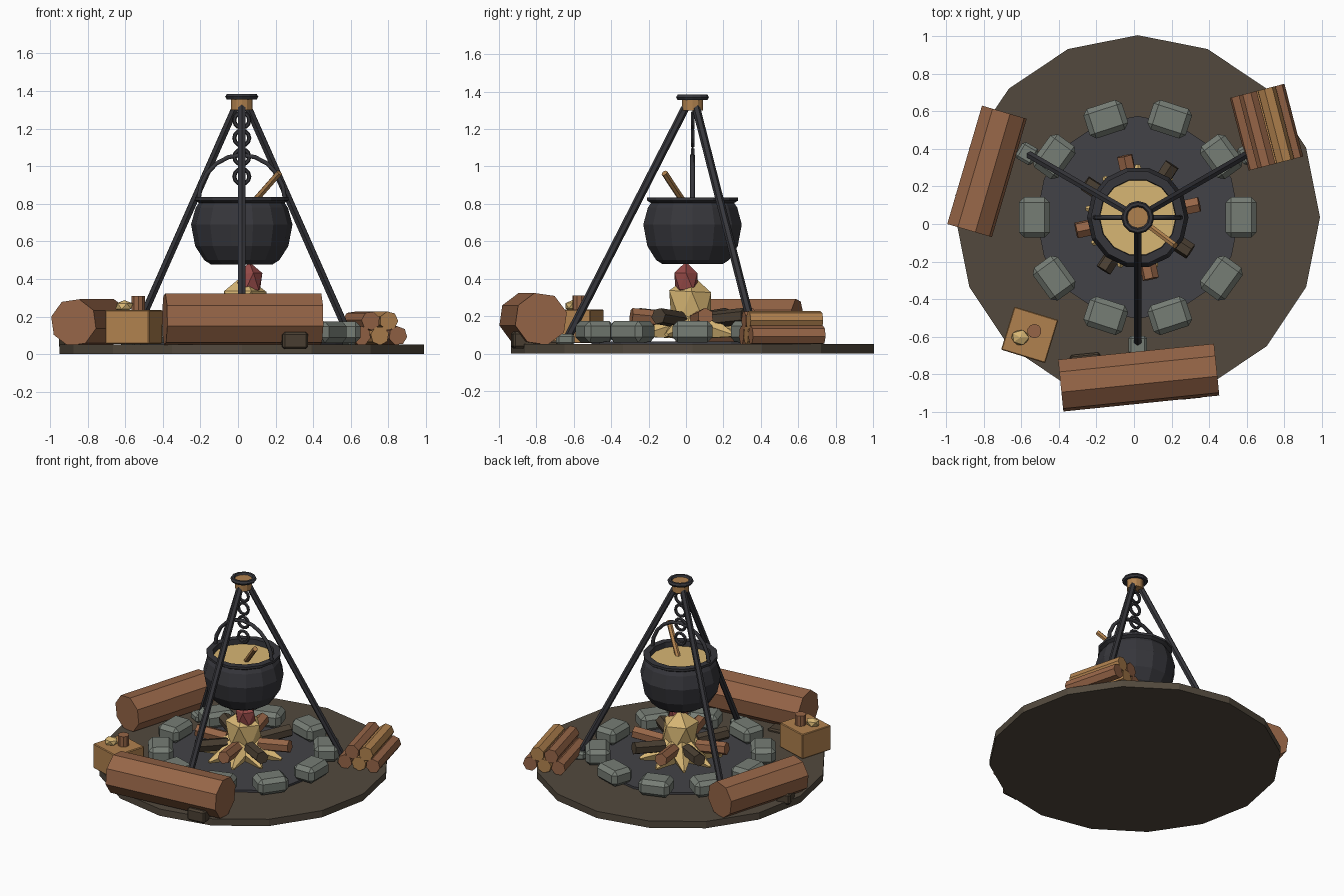
import bpy, bmesh, math, random
from mathutils import Vector, Matrix

if "Cube" in bpy.data.objects:
    bpy.data.objects.remove(bpy.data.objects["Cube"])

random.seed(4)
CX, CY = 0.02, 0.035


def material(name, r, g, b):
    m = bpy.data.materials.new(name)
    lin = [((c / 255 + 0.055) / 1.055) ** 2.4 for c in (r, g, b)]
    m.diffuse_color = (*lin, 1)
    m.use_nodes = True
    m.node_tree.nodes["Principled BSDF"].inputs["Base Color"].default_value = m.diffuse_color
    return m


EARTH = material("earth", 82, 73, 61)
ASH = material("ash", 66, 66, 71)
IRON = material("iron", 54, 54, 59)
STONE = material("stone", 118, 125, 117)
BARK = material("bark", 150, 101, 71)
TAN = material("tan wood", 176, 129, 78)
CHAR = material("charred wood", 74, 63, 50)
GOLD = material("golden", 215, 182, 116)
RED = material("ember red", 150, 74, 72)


def finish(name, bm, mat):
    bmesh.ops.recalc_face_normals(bm, faces=bm.faces)
    me = bpy.data.meshes.new(name)
    bm.to_mesh(me)
    bm.free()
    me.materials.append(mat)
    ob = bpy.data.objects.new(name, me)
    bpy.context.collection.objects.link(ob)
    return ob


def rod(name, a, b, r, mat, sides=8, r2=None, spin=0):
    """Straight cylinder or cone from a to b."""
    a, b = Vector(a), Vector(b)
    bm = bmesh.new()
    d = b - a
    M = Matrix.Translation((a + b) / 2) @ d.to_track_quat('Z', 'Y').to_matrix().to_4x4()
    bmesh.ops.create_cone(bm, cap_ends=True, segments=sides, radius1=r,
                          radius2=r if r2 is None else r2, depth=d.length,
                          matrix=M @ Matrix.Rotation(spin, 4, 'Z'))
    return finish(name, bm, mat)


def block(name, loc, size, mat, turn=0, bevel=0):
    bm = bmesh.new()
    bmesh.ops.create_cube(bm, size=1, matrix=Matrix.Translation(loc)
                          @ Matrix.Rotation(turn, 4, 'Z') @ Matrix.Diagonal((*size, 1)))
    if bevel:
        bmesh.ops.bevel(bm, geom=bm.edges[:], offset=bevel, segments=1, affect='EDGES')
    return finish(name, bm, mat)


def lump(name, loc, size, mat, jitter=0.0, sub=1):
    bm = bmesh.new()
    bmesh.ops.create_icosphere(bm, subdivisions=sub, radius=1)
    for v in bm.verts:
        v.co *= 1 + random.uniform(-jitter, jitter)
        v.co = Vector(loc) + Vector([c * s for c, s in zip(v.co, size)])
    return finish(name, bm, mat)


def lathe(name, profile, mat, sides):
    """Revolve (radius, height) points about the fire's axis."""
    bm = bmesh.new()
    vs = [bm.verts.new((r, 0, z)) for r, z in profile]
    es = [bm.edges.new(p) for p in zip(vs, vs[1:])]
    bmesh.ops.spin(bm, geom=vs + es, cent=(0, 0, 0), axis=(0, 0, 1),
                   angle=2 * math.pi, steps=sides)
    bmesh.ops.remove_doubles(bm, verts=bm.verts, dist=1e-4)
    bmesh.ops.translate(bm, verts=bm.verts, vec=(CX, CY, 0))
    return finish(name, bm, mat)


def ring(name, z, R, r, mat, sides, upright=False):
    bpy.ops.mesh.primitive_torus_add(location=(CX, CY, z), major_radius=R, minor_radius=r,
                                     major_segments=sides, minor_segments=6,
                                     rotation=(math.pi / 2 if upright else 0, 0, 0))
    ob = bpy.context.object
    ob.name = name
    ob.data.materials.append(mat)


def polar(r, deg, z):
    a = math.radians(deg)
    return (CX + r * math.cos(a), CY + r * math.sin(a), z)


# Ground and ash bed
rod("ground_disc", (CX, CY, 0), (CX, CY, 0.05), 0.97, EARTH, 16)
rod("ash_bed", (CX, CY, 0.04), (CX, CY, 0.065), 0.54, ASH, 16)

# Ring of stones
for i in range(10):
    block("ring_stone", polar(0.55, i * 36, 0.117), (0.165, 0.215, 0.115), STONE,
          math.radians(i * 36), 0.028)

# Tripod legs with footing stones
for deg in (-90, 30, 150):
    rod("tripod_leg", polar(0.68, deg, 0.06), polar(0.02, deg, 1.35), 0.022, IRON, 6)
    block("foot_stone", polar(0.68, deg, 0.075), (0.1, 0.1, 0.06), STONE, math.radians(deg), 0.015)
rod("tripod_collar", (CX, CY, 1.3), (CX, CY, 1.372), 0.056, TAN, 12)
ring("tripod_ring", 1.37, 0.072, 0.016, IRON, 12)

# Chain and pot handle
for z in (1.245, 1.15, 1.05, 0.945):
    ring("chain_link", z, 0.04, 0.011, IRON, 12, True)
arc = [(CX + 0.23 * math.cos(t), CY, 0.82 + 0.24 * math.sin(t))
       for t in [math.pi * k / 10 for k in range(11)]]
curve = bpy.data.curves.new("pot_handle", 'CURVE')
curve.dimensions = '3D'
curve.bevel_depth = 0.013
curve.bevel_resolution = 1
spline = curve.splines.new('POLY')
spline.points.add(len(arc) - 1)
for p, co in zip(spline.points, arc):
    p.co = (*co, 1)
curve.materials.append(IRON)
bpy.context.collection.objects.link(bpy.data.objects.new("pot_handle", curve))

# Pot, stew and stirring spoon
lathe("pot", [(0, 0.478), (0.165, 0.478), (0.2, 0.5), (0.248, 0.575), (0.27, 0.69), (0.245, 0.78),
              (0.228, 0.805), (0.25, 0.818), (0.25, 0.835), (0.205, 0.835), (0.2, 0.77)], IRON, 14)
rod("stew", (CX, CY, 0.765), (CX, CY, 0.797), 0.208, GOLD, 14)
rod("spoon", (0.04, 0.02, 0.76), (0.22, -0.115, 0.965), 0.018, TAN, 6)

# Flames
lump("flame", (0.03, 0.03, 0.25), (0.135, 0.13, 0.18), GOLD, 0.1)
for i in range(9):
    rod("flame_spike", polar(0.06, i * 40 + 10, 0.15), polar(0.28, i * 40 + 10, 0.1),
        0.09, GOLD, 5, 0.012)
lump("flame_tip", (0.06, 0.0, 0.385), (0.075, 0.07, 0.1), RED, 0.08)

# Radial fire logs, alternating fresh and charred
for i in range(8):
    deg = 12 + i * 45
    a, b = polar(0.12, deg, 0.18), polar(0.335, deg, 0.2)
    rod("fire_log", a, b, 0.045, CHAR if i % 2 else BARK, 6, spin=i)

# Seating logs with wedges
rod("front_seat_log", (-0.39, -0.86, 0.185), (0.44, -0.775, 0.185), 0.143, BARK, 8, spin=0.25)
rod("left_seat_log", (-0.875, -0.035, 0.168), (-0.69, 0.595, 0.168), 0.128, BARK, 8, spin=0.25)
block("log_wedge", (0.3, -0.87, 0.072), (0.135, 0.12, 0.09), CHAR, 0.1, 0.012)
block("log_wedge", (-0.255, -0.76, 0.05), (0.16, 0.14, 0.04), CHAR, 0.1, 0.01)
block("log_wedge", (-0.89, 0.12, 0.07), (0.1, 0.12, 0.08), CHAR, 0.3, 0.012)

# Crate with mug and bread
block("crate", (-0.555, -0.59, 0.145), (0.245, 0.24, 0.18), TAN, math.radians(-17), 0.005)
rod("mug", (-0.53, -0.57, 0.23), (-0.53, -0.57, 0.31), 0.038, BARK, 10)
lump("bread", (-0.605, -0.605, 0.255), (0.052, 0.045, 0.033), GOLD, 0.08)

# Firewood stack
along = Vector((-0.25, 0.968, 0))
across = Vector((0.968, 0.25, 0))
for k, (off, z) in enumerate([(-0.1, 0.098), (0, 0.098), (0.1, 0.098), (-0.05, 0.177), (0.05, 0.177)]):
    mid = Vector((0.705, 0.515, z)) + across * off
    rod("firewood", mid - along * 0.2, mid + along * 0.2, 0.051,
        TAN if k in (1, 4) else BARK, 7, spin=k * 0.4)
